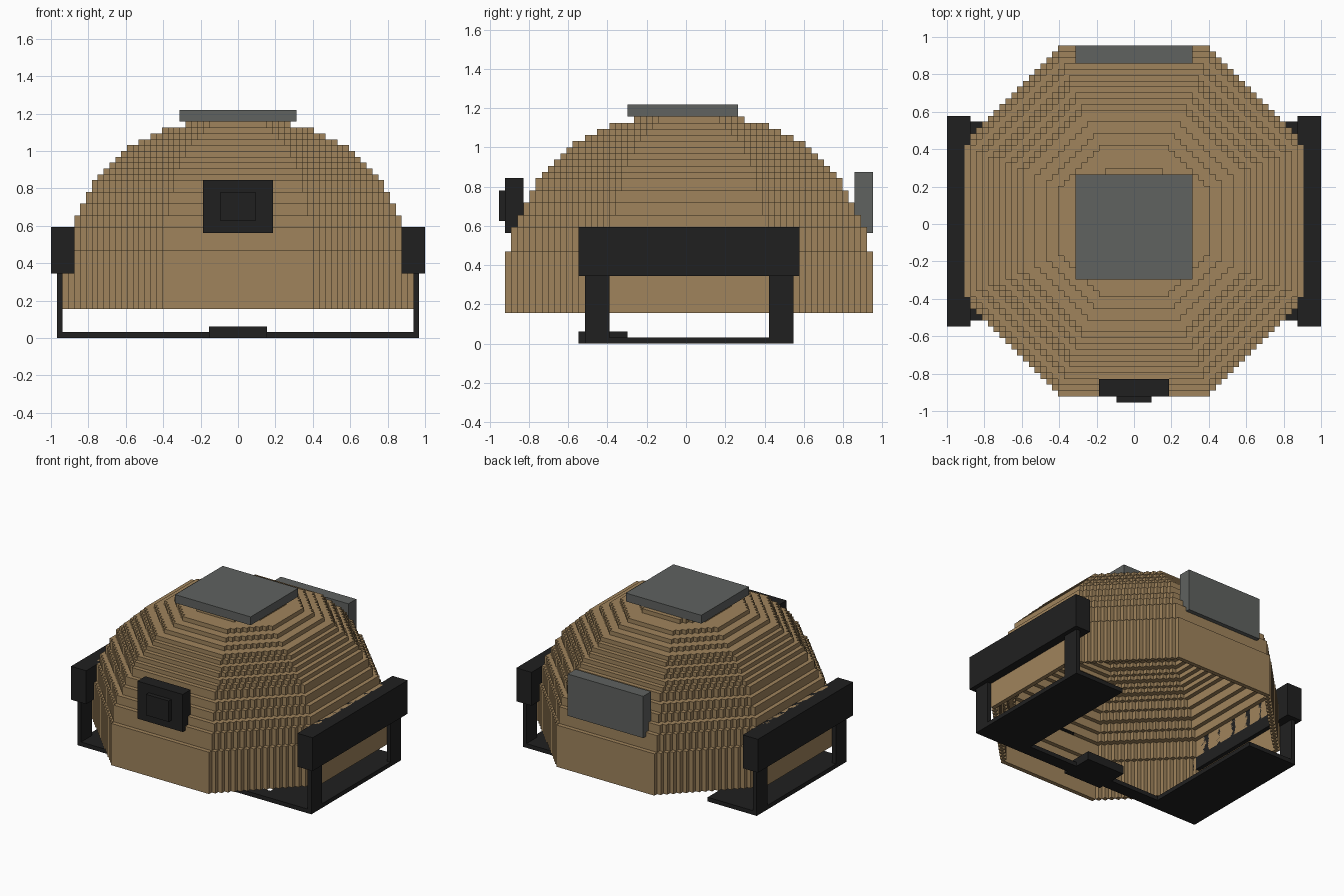
import bpy, bmesh, math

if "Cube" in bpy.data.objects:
    bpy.data.objects.remove(bpy.data.objects["Cube"])

U = 1 / 32          # size of one cell
YC = U / 2          # dome centre in y


def material(name, rgb):
    m = bpy.data.materials.new(name)
    m.diffuse_color = (*rgb, 1)
    m.use_nodes = True
    m.node_tree.nodes["Principled BSDF"].inputs["Base Color"].default_value = m.diffuse_color
    return m


TAN = material("tan", (0.35, 0.23, 0.107))
GREY = material("slate_grey", (0.115, 0.122, 0.117))
BLACK = material("charcoal", (0.0145, 0.0145, 0.0145))


def finish(name, bm, mat):
    me = bpy.data.meshes.new(name)
    bm.to_mesh(me)
    bm.free()
    me.materials.append(mat)
    ob = bpy.data.objects.new(name, me)
    bpy.context.collection.objects.link(ob)
    return ob


def box(name, x, y, z, mat):
    """Box from (min, max) ranges given in cells; y is measured from the dome centre."""
    bm = bmesh.new()
    bmesh.ops.create_cube(bm, size=1)
    for v in bm.verts:
        v.co = [((r[0] + r[1]) / 2 + c * (r[1] - r[0])) * U for c, r in zip(v.co, (x, y, z))]
        v.co.y += YC
    return finish(name, bm, mat)


# Stepped octagonal dome: half width of each layer, from the rim up
half = [30] * 10 + [29] * 4 + [28, 28, 27, 27, 26, 26, 25, 25, 24, 23, 22, 21, 20, 19, 17, 15, 13, 9]
BASE = 5


def in_octagon(i, j, h):
    a, b = max(i + 1, -i), max(j + 1, -j)
    return max(a, b) <= h and a + b <= h + math.ceil(0.414 * h + 0.5)


cells = set()
for k, h in enumerate(half):
    hole = min(h, half[k + 1]) - 1 if k + 1 < len(half) else 0
    for i in range(-h, h):
        for j in range(-h, h):
            if in_octagon(i, j, h) and not (hole and in_octagon(i, j, hole)):
                cells.add((i, j, k + BASE))

# Keep only the exposed cell faces
bm = bmesh.new()
corners = {}


def corner(p):
    if p not in corners:
        corners[p] = bm.verts.new((p[0] * U, p[1] * U + YC, p[2] * U))
    return corners[p]


for cell in sorted(cells):
    for axis in range(3):
        b, c = (axis + 1) % 3, (axis + 2) % 3
        for side in (0, 1):
            near = list(cell)
            near[axis] += 2 * side - 1
            if tuple(near) in cells:
                continue
            loop = []
            for s, t in ((0, 0), (1, 0), (1, 1), (0, 1)):
                p = list(cell)
                p[axis] += side
                p[b] += s
                p[c] += t
                loop.append(corner(tuple(p)))
            bm.faces.new(loop if side else loop[::-1])
finish("dome_shell", bm, TAN)

# Roof cap and back hatch
box("roof_cap", (-10, 10), (-10, 8), (37, 39), GREY)
box("back_hatch", (-10, 10), (27, 30), (18, 28), GREY)

# Front lens housing
box("front_housing", (-6, 6), (-30, -27), (18, 27), BLACK)
box("front_lens", (-3, 3), (-31, -30), (20, 25), BLACK)

# Side beams, legs and floor plates
for s, side in ((-1, "left"), (1, "right")):
    def span(a, b):
        return tuple(sorted((s * a, s * b)))
    box(side + "_beam", span(28, 32), (-18, 18), (11, 19), BLACK)
    box(side + "_front_leg", span(30, 31), (-17, -13), (1, 11), BLACK)
    box(side + "_back_leg", span(30, 31), (13, 17), (1, 11), BLACK)
    box(side + "_floor_plate", span(18, 31), (-17, 17), (0, 1), BLACK)
    box(side + "_floor_strip", span(5, 18), (-17, -14), (0, 1), BLACK)

# Block joining the floor strips
box("floor_block", (-5, 5), (-18, -10), (0, 2), BLACK)
